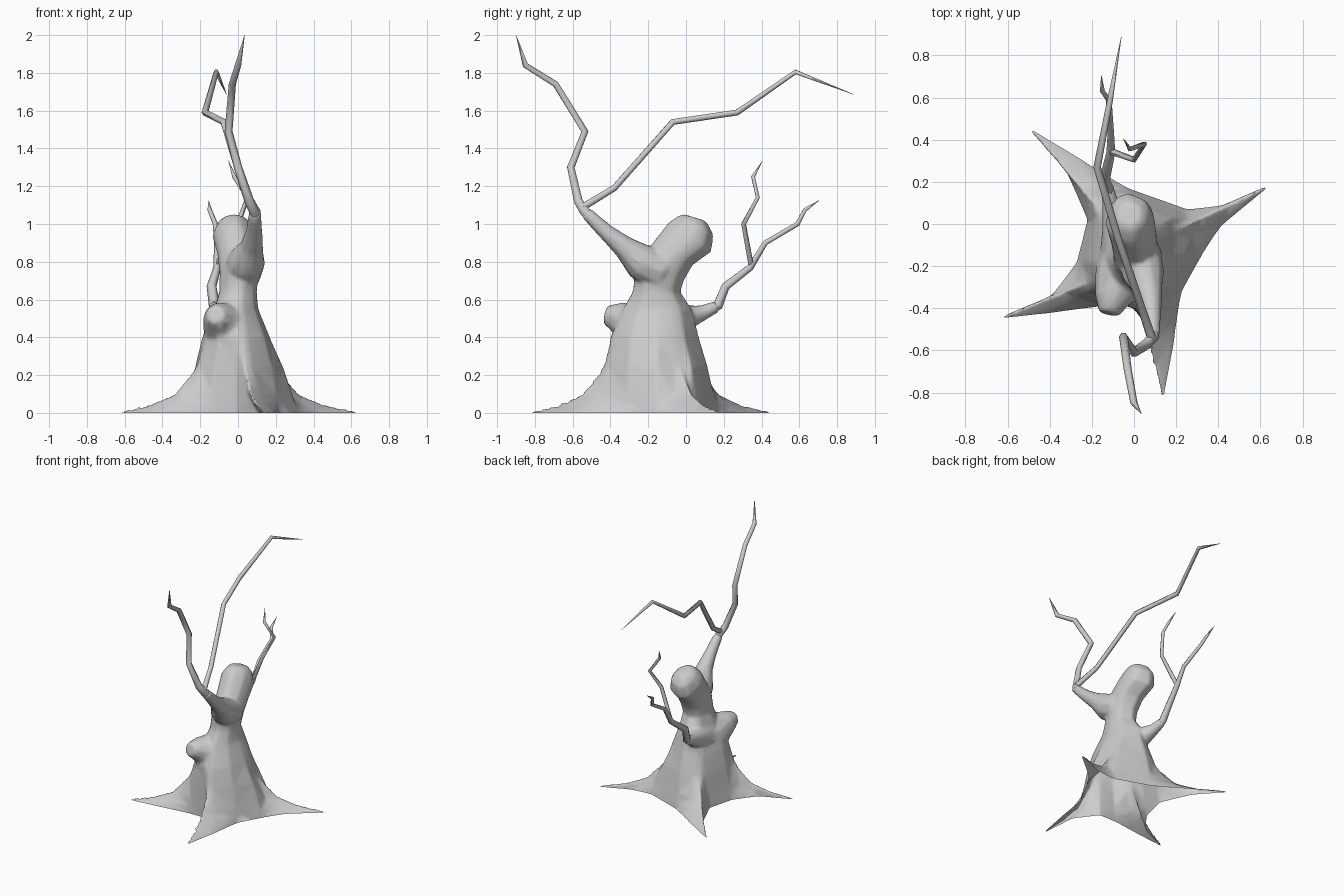
import bpy, bmesh
from math import sin, cos, atan2, radians, pi
from mathutils import Vector

if "Cube" in bpy.data.objects:
    bpy.data.objects.remove(bpy.data.objects["Cube"])


def loft(name, rings):
    """Skin a list of equal-length point rings into a closed mesh object."""
    bm = bmesh.new()
    vs = [[bm.verts.new(p) for p in r] for r in rings]
    n = len(vs[0])
    for a, b in zip(vs, vs[1:]):
        for i in range(n):
            j = (i + 1) % n
            bm.faces.new((a[i], a[j], b[j], b[i]))
    bm.faces.new(vs[0][::-1])
    bm.faces.new(vs[-1])
    bmesh.ops.triangulate(bm, faces=bm.faces[:])
    bmesh.ops.recalc_face_normals(bm, faces=bm.faces[:])
    me = bpy.data.meshes.new(name)
    bm.to_mesh(me)
    bm.free()
    ob = bpy.data.objects.new(name, me)
    bpy.context.collection.objects.link(ob)
    return ob


def tube(name, pts, sides=6):
    """Tapered branch through (x, y, z, radius) points."""
    P = [Vector(p[:3]) for p in pts]
    rings = []
    for i, p in enumerate(P):
        t = Vector()
        if i > 0:
            t += (p - P[i - 1]).normalized()
        if i < len(P) - 1:
            t += (P[i + 1] - p).normalized()
        t.normalize()
        u = Vector((1, 0, 0))
        u = (u - t * u.dot(t)).normalized()
        v = t.cross(u)
        rings.append([p + (u * cos(a) + v * sin(a)) * pts[i][3]
                      for a in (2 * pi * k / sides for k in range(sides))])
    return loft(name, rings)


def smooth(ob, angle):
    bpy.ops.object.select_all(action='DESELECT')
    bpy.context.view_layer.objects.active = ob
    ob.select_set(True)
    bpy.ops.object.shade_smooth_by_angle(angle=radians(angle))


# Trunk base outline: t = root tip, f = root flank, v = valley between roots
base = [(.41, -.01, 'f'), (.65, .19, 't'), (.41, .085, 'f'), (.25, .07, 'v'), (-.03, .17, 'v'),
        (-.26, .31, 'f'), (-.505, .455, 't'), (-.32, .25, 'f'), (-.22, .02, 'v'), (-.27, -.18, 'v'),
        (-.39, -.34, 'f'), (-.65, -.447, 't'), (-.39, -.42, 'f'), (-.15, -.39, 'v'), (-.01, -.39, 'v'),
        (.11, -.55, 'f'), (.13, -.855, 't'), (.185, -.57, 'f'), (.225, -.32, 'v'), (.32, -.15, 'v')]
cx, cy = -.01, -.165
ang = [atan2(y - cy, x - cx) for x, y, _ in base]
for i, b in enumerate(base):
    if b[2] == 't':
        ang[i - 1] = ang[i] - radians(8)
        ang[i + 1] = ang[i] + radians(8)


def ring(x, y, z, rx, ry, tilt=0):
    return [Vector((x + rx * cos(a), y + ry * sin(a) * cos(tilt), z - ry * sin(a) * sin(tilt)))
            for a in ang]


# Flared foot (continued below ground, trimmed later), oval trunk, neck and tilted head
upper = ring(cx, cy, 0, .18, .235)
rings = []
for z, t, f, v in [(-.12, -.25, -.15, -.04), (-.025, -.25, -.15, -.04), (.005, 0, 0, 0),
                   (.045, .38, .27, .1), (.1, .65, .54, .22), (.25, .91, .84, .55)]:
    w = {'t': t, 'f': f, 'v': v}
    rings.append([Vector((x, y, 0)) * (1 - w[k]) + u * w[k] + Vector((0, 0, z))
                  for (x, y, k), u in zip(base, upper)])
rings += [ring(cx, cy, .4, .18, .235),
          ring(-.01, -.15, .55, .118, .183),
          ring(0, -.155, .64, .1, .128),
          ring(.005, -.135, .74, .103, .132, .3),
          ring(0, -.07, .84, .11, .122, .5),
          ring(-.02, .022, .93, .116, .138, .6),
          ring(-.02, .055, .995, .09, .105, .5),
          ring(-.02, .05, 1.033, .055, .06, .3)]
trunk = loft("trunk", rings)

# Thick stubs that melt into the trunk
stubs = [
    tube("knob", [(-.03, -.19, .43, .15), (-.07, -.285, .47, .125), (-.105, -.36, .505, .085),
                  (-.12, -.425, .52, .05)], 10),
    tube("front_stub", [(.02, -.13, .75, .11), (.045, -.24, .80, .10), (.072, -.33, .88, .062),
                        (.085, -.42, .955, .045), (.09, -.53, 1.06, .034)], 10),
    tube("back_stub", [(-.05, -.08, .47, .12), (-.085, .0, .505, .07), (-.11, .09, .53, .042),
                       (-.125, .165, .565, .032)], 10),
]
bm = bmesh.new()
for ob in [trunk] + stubs:
    bm.from_mesh(ob.data)
bm.to_mesh(trunk.data)
bm.free()
for ob in stubs:
    bpy.data.objects.remove(ob)

# Fuse, soften the joints, and thin out the mesh
m = trunk.modifiers.new("fuse", 'REMESH')
m.mode = 'VOXEL'
m.voxel_size = .01
m = trunk.modifiers.new("soften", 'SMOOTH')
m.factor = .5
m.iterations = 9
m = trunk.modifiers.new("simplify", 'DECIMATE')
m.ratio = .08
bpy.context.view_layer.update()
body = bpy.data.meshes.new_from_object(
    trunk.evaluated_get(bpy.context.evaluated_depsgraph_get()))
trunk.modifiers.clear()
trunk.data = body

# Trim at the ground, leaving the underside open
bm = bmesh.new()
bm.from_mesh(body)
bmesh.ops.bisect_plane(bm, geom=bm.verts[:] + bm.edges[:] + bm.faces[:],
                       plane_co=(0, 0, .001), plane_no=(0, 0, 1), clear_inner=True)
for v in bm.verts:
    if v.co.z < .0015:
        v.co.z = 0
bm.to_mesh(body)
bm.free()
smooth(trunk, 80)

branches = [
    # Tall front branch
    tube("front_branch", [(.088, -.49, 1.02, .028), (.09, -.535, 1.065, .031), (.06, -.57, 1.12, .026),
                          (0, -.61, 1.3, .022), (-.05, -.535, 1.49, .021), (-.03, -.69, 1.74, .019),
                          (0, -.85, 1.84, .017), (.035, -.9, 2.0, .001)]),
    # Long branch reaching to the back
    tube("long_branch", [(.085, -.545, 1.09, .022), (.03, -.38, 1.19, .019), (-.075, -.07, 1.54, .018),
                         (-.175, .27, 1.59, .018), (-.115, .58, 1.805, .014), (-.06, .89, 1.685, .001)]),
    # Forked back branch
    tube("back_branch", [(-.115, .12, .545, .028), (-.125, .17, .57, .03), (-.14, .21, .67, .026),
                         (-.11, .34, .77, .021), (-.11, .42, .90, .016), (-.12, .59, 1.0, .014),
                         (-.15, .63, 1.075, .012), (-.155, .705, 1.125, .001)]),
    tube("back_twig", [(-.11, .345, .78, .016), (0, .305, 1.0, .014), (.05, .38, 1.14, .012),
                       (-.02, .355, 1.25, .011), (-.05, .405, 1.335, .001)]),
]
for b in branches:
    smooth(b, 65)
